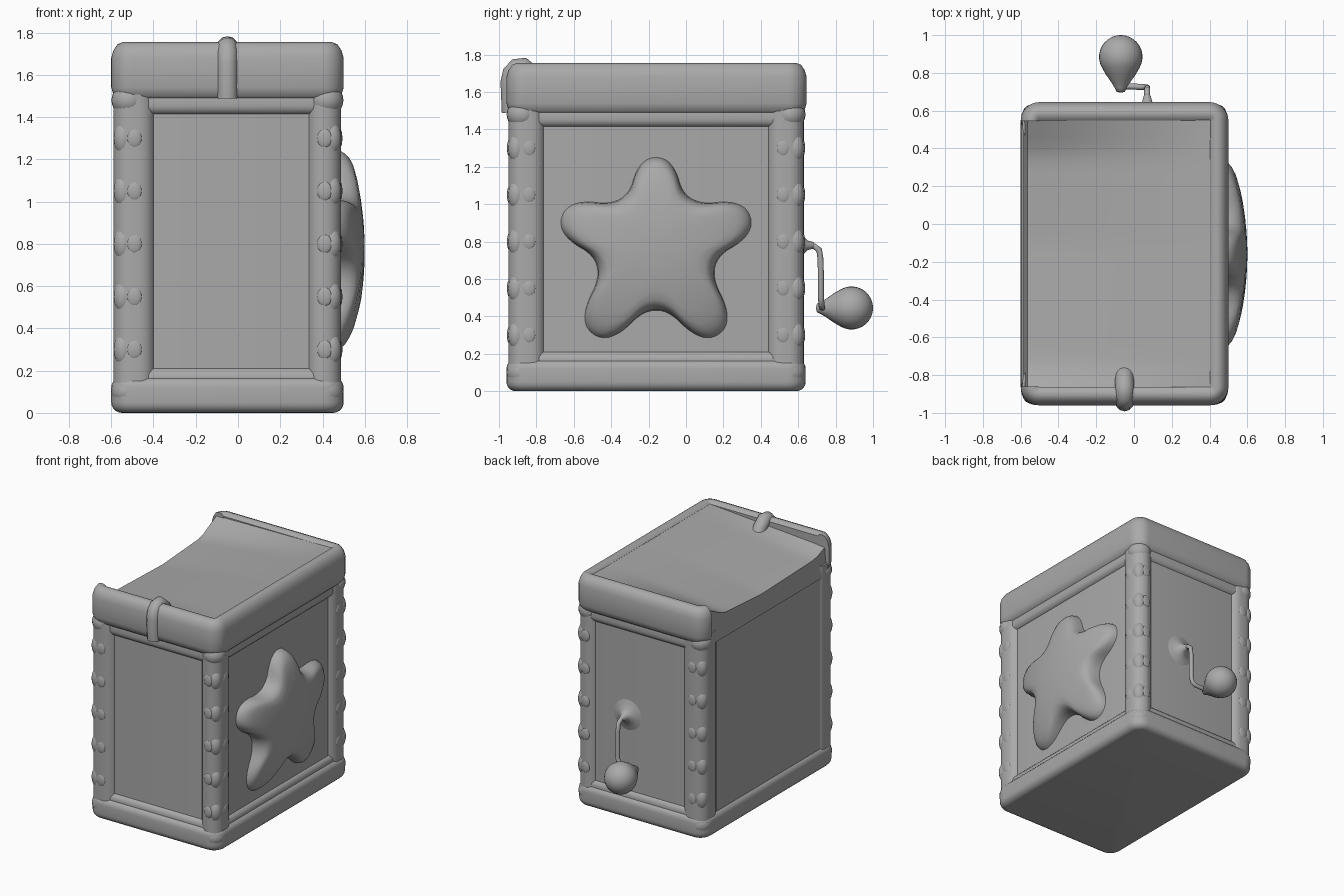
import bpy, bmesh, math
from mathutils import Vector, Matrix

if "Cube" in bpy.data.objects:
    bpy.data.objects.remove(bpy.data.objects["Cube"])

grey = bpy.data.materials.new("plain_grey")
grey.diffuse_color = (0.4, 0.4, 0.4, 1)
grey.use_nodes = True
grey.node_tree.nodes["Principled BSDF"].inputs["Base Color"].default_value = grey.diffuse_color


def finish(name, bm, angle=40):
    bmesh.ops.recalc_face_normals(bm, faces=bm.faces)
    me = bpy.data.meshes.new(name)
    bm.to_mesh(me)
    bm.free()
    me.materials.append(grey)
    me.shade_smooth()
    me.set_sharp_from_angle(angle=math.radians(angle))
    ob = bpy.data.objects.new(name, me)
    bpy.context.collection.objects.link(ob)
    return ob


def box(name, x, y, z, bevel=0.0, corner=0.0):
    # corner rounds the upright edges first, bevel then rounds the rest
    bm = bmesh.new()
    bmesh.ops.create_cube(bm, size=1)
    for v in bm.verts:
        v.co = [lim[0] if c < 0 else lim[1] for c, lim in zip(v.co, (x, y, z))]
    upright = [e for e in bm.edges if abs(e.verts[0].co.z - e.verts[1].co.z) > 1e-4]
    if corner:
        bmesh.ops.bevel(bm, geom=upright, offset=corner, segments=6,
                        profile=0.5, affect='EDGES')
    edges = [e for e in bm.edges if not corner
             or abs(e.verts[0].co.z - e.verts[1].co.z) < 1e-4]
    if bevel:
        bmesh.ops.bevel(bm, geom=edges, offset=bevel, segments=5,
                        profile=0.5, affect='EDGES')
    return finish(name, bm)


def blobs(name, items):
    # a set of ellipsoids: (centre, radii)
    bm = bmesh.new()
    for c, r in items:
        m = Matrix.Translation(c) @ Matrix.Diagonal((*r, 1))
        bmesh.ops.create_uvsphere(bm, u_segments=20, v_segments=12, radius=1, matrix=m)
    return finish(name, bm)


def loft(name, rings, angle=40, closed=True):
    # skin a list of rings of points
    bm = bmesh.new()
    vs = [[bm.verts.new(p) for p in r] for r in rings]
    n = len(vs[0])
    for a, b in zip(vs, vs[1:]):
        for i in range(n if closed else n - 1):
            j = (i + 1) % n
            bm.faces.new((a[i], a[j], b[j], b[i]))
    if closed:
        bm.faces.new(vs[0])
        bm.faces.new(vs[-1])
    return finish(name, bm, angle)


def tube(name, radius, path):
    cu = bpy.data.curves.new(name, 'CURVE')
    cu.dimensions = '3D'
    cu.bevel_depth = radius
    cu.bevel_resolution = 4
    cu.use_fill_caps = True
    sp = cu.splines.new('POLY')
    sp.points.add(len(path) - 1)
    for p, c in zip(sp.points, path):
        p.co = (*c, 1)
    cu.materials.append(grey)
    ob = bpy.data.objects.new(name, cu)
    bpy.context.collection.objects.link(ob)
    bpy.ops.object.select_all(action='DESELECT')
    bpy.context.view_layer.objects.active = ob
    ob.select_set(True)
    bpy.ops.object.convert(target='MESH')


# Body with recessed panels, base and left panel
box("body_core", (-0.56, 0.45), (-0.91, 0.6), (0.02, 1.49), 0, 0.06)
box("base", (-0.6, 0.5), (-0.96, 0.64), (0, 0.17), 0.05, 0.1)
box("left_panel", (-0.577, -0.5), (-0.9, 0.46), (0.1, 1.49))

# Sloped trim easing from the base and lid into the panels
box("lower_trim", (-0.57, 0.475), (-0.935, 0.62), (0.1, 0.215), 0.045, 0.1)
box("upper_trim", (-0.57, 0.475), (-0.935, 0.62), (1.41, 1.53), 0.045, 0.1)

# Corner posts
for n, xs in (("left", (-0.59, -0.39)), ("right", (0.325, 0.488))):
    for m, ys in (("front", (-0.95, -0.75)), ("back", (0.43, 0.63))):
        box(f"{m}_{n}_post", xs, ys, (0.05, 1.55), 0, 0.08)

# Studs on the posts, and knobs at their ends
studs, knobs = [], []
for z in (0.3, 0.55, 0.8, 1.05, 1.3):
    for x in (-0.49, 0.41):
        for y in (-0.945, 0.625):
            studs.append(((x, y, z), (0.035, 0.012, 0.045)))
    for y in (-0.84, 0.52):
        studs.append(((0.482, y, z), (0.012, 0.035, 0.045)))
    for x in (-0.543, 0.443):
        for y in (-0.905, 0.585):
            studs.append(((x, y, z), (0.046, 0.046, 0.08)))
for x in (-0.515, 0.415):
    for y in (-0.875, 0.555):
        for z in (0.1, 1.48):
            knobs.append(((x, y, z), (0.084, 0.084, 0.08)))
blobs("post_studs", studs)
blobs("corner_knobs", knobs)

# Lid rim swept around three sides; the left side is open and lower
profile = [(0.012, 1.5), (0, 1.54), (0, 1.68), (0.01, 1.715), (0.03, 1.745), (0.055, 1.755),
           (0.08, 1.75), (0.097, 1.735), (0.097, 1.48), (0.04, 1.48)]
R = 0.1
rings = []
for cx, cy, a0 in ((-0.6 + R, -0.96 + R, 180), (0.5 - R, -0.96 + R, 270),
                   (0.5 - R, 0.645 - R, 0), (-0.6 + R, 0.645 - R, 90)):
    for k in range(9):
        a = math.radians(a0 + 90 * k / 8)
        rings.append([(cx + (R - d) * math.cos(a), cy + (R - d) * math.sin(a), z)
                      for d, z in profile])
loft("lid_rim", rings)

# Sagging top sheet, with a steep skirt on the left
heights = ((-0.9, 1.68), (-0.75, 1.62), (-0.1, 1.6), (0.36, 1.63), (0.58, 1.74))


def left_height(y):
    for (a, za), (b, zb) in zip(heights, heights[1:]):
        if y <= b + 1e-6:
            return za + (zb - za) * (y - a) / (b - a)
    return heights[-1][1]


N, M = 12, 24
rows = []
for j in range(M + 1):
    y = -0.9 + 1.48 * j / M
    L = left_height(y)
    rows.append([(-0.585, y, 1.46)] +
                [(-0.565 + i / N, y, L + (1.738 - L) * i / N) for i in range(N + 1)])
loft("lid_top", rows, 40, False)

# Front latch hooked over the rim
tube("latch", 0.05, [(-0.05, -0.935, 1.49), (-0.05, -0.942, 1.65), (-0.05, -0.932, 1.7),
                     (-0.05, -0.905, 1.73), (-0.05, -0.87, 1.735), (-0.05, -0.82, 1.69),
                     (-0.05, -0.78, 1.62)])

# Puffy star on the right side
pts = []
for k, r in enumerate((0.48, 0.53, 0.575, 0.575, 0.53)):
    a = math.pi / 2 - k * 2 * math.pi / 5
    for da, rr in ((0.18, r), (-0.18, r), (-math.pi / 5, 0.27)):
        pts.append(Vector((math.cos(a + da) * rr, math.sin(a + da) * rr)))
for _ in range(3):
    new = []
    for p, q in zip(pts, pts[1:] + pts[:1]):
        new += [p * 0.75 + q * 0.25, p * 0.25 + q * 0.75]
    pts = new
rings = []
for s, f in ((1.02, 0), (1.0, 0.45), (0.97, 0.7), (0.92, 0.88), (0.85, 0.97),
             (0.7, 1), (0.5, 1), (0.3, 1), (0.1, 1)):
    ring = []
    for p in pts:
        dome = 0.5 + 0.1 * (1 - (p.length * s / 0.56) ** 2)
        ring.append((0.44 + (dome - 0.44) * f, -0.16 + p.x * s, 0.77 + p.y * s))
    rings.append(ring)
loft("star", rings, 60)


def lathe_y(name, x, z, prof, n=28):
    # rings of (y, radius) around a line along y
    ang = [2 * math.pi * i / n for i in range(n)]
    loft(name, [[(x + r * math.cos(a), y, z + r * math.sin(a)) for a in ang]
                for y, r in prof], 60)


# Crank: flared boss, bent rod and teardrop handle
lathe_y("crank_boss", 0.07, 0.78, [(0.595, 0.13), (0.608, 0.09), (0.625, 0.05),
                                   (0.65, 0.026), (0.68, 0.018), (0.69, 0.004)])
tube("crank_rod", 0.016, [(0.07, 0.6, 0.78), (0.07, 0.685, 0.775), (0.07, 0.712, 0.755),
                          (0.07, 0.72, 0.7), (0.07, 0.722, 0.5), (0.06, 0.724, 0.465),
                          (0.03, 0.726, 0.45), (-0.06, 0.73, 0.445)])
prof = [(0.695, 0.004), (0.7, 0.022), (0.72, 0.032), (0.75, 0.05), (0.79, 0.078)]
prof += [(0.885 - 0.115 * math.cos(a), 0.115 * math.sin(a))
         for a in [math.radians(60 + 12 * k) for k in range(10)]] + [(1.0, 0.004)]
lathe_y("crank_handle", -0.07, 0.445, prof)
